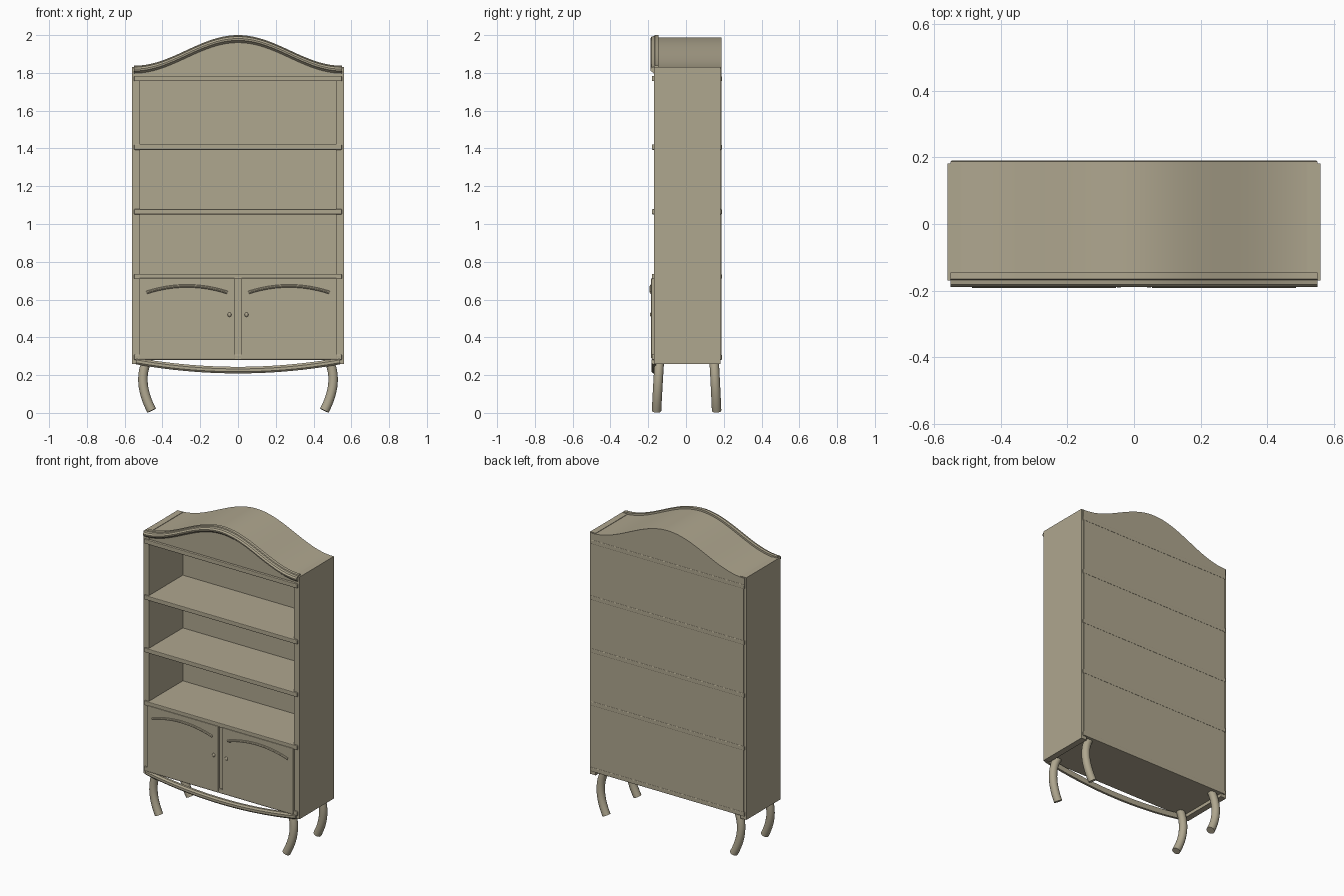
import bpy, bmesh, math
from mathutils import Vector

if "Cube" in bpy.data.objects:
    bpy.data.objects.remove(bpy.data.objects["Cube"], do_unlink=True)

# One painted wood colour for everything
COLOUR = (0.43, 0.385, 0.275, 1)
paint = bpy.data.materials.new("beige paint")
paint.use_nodes = True
paint.diffuse_color = COLOUR
bsdf = paint.node_tree.nodes["Principled BSDF"]
bsdf.inputs["Base Color"].default_value = COLOUR
bsdf.inputs["Roughness"].default_value = 0.7


def finish(name, bm, smooth=False):
    bmesh.ops.recalc_face_normals(bm, faces=bm.faces)
    mesh = bpy.data.meshes.new(name)
    bm.to_mesh(mesh)
    bm.free()
    mesh.materials.append(paint)
    ob = bpy.data.objects.new(name, mesh)
    bpy.context.collection.objects.link(ob)
    if smooth:
        bpy.ops.object.select_all(action="DESELECT")
        ob.select_set(True)
        bpy.context.view_layer.objects.active = ob
        bpy.ops.object.shade_smooth_by_angle(angle=math.radians(35))
    return ob


def box(name, x, y, z, bevel=0):
    bm = bmesh.new()
    bmesh.ops.create_cube(bm, size=1)
    for v in bm.verts:
        v.co = [(a + b) / 2 + c * (b - a) for (a, b), c in zip((x, y, z), v.co)]
    ob = finish(name, bm)
    if bevel:
        mod = ob.modifiers.new("soft edges", "BEVEL")
        mod.width, mod.segments = bevel, 2
    return ob


def loft(name, rings):
    """Skin a list of matching closed rings and cap both ends."""
    bm = bmesh.new()
    loops = [[bm.verts.new(p) for p in ring] for ring in rings]
    n = len(loops[0])
    for a, b in zip(loops, loops[1:]):
        for i in range(n):
            j = (i + 1) % n
            bm.faces.new((a[i], a[j], b[j], b[i]))
    bm.faces.new(loops[0])
    bm.faces.new(loops[-1])
    return finish(name, bm, smooth=True)


def tube(name, path, radius, sides=12):
    """Round bar along a path, with square-cut ends."""
    rings = []
    for i, p in enumerate(path):
        t = (path[min(i + 1, len(path) - 1)] - path[max(i - 1, 0)]).normalized()
        u = t.cross(Vector((0, 1, 0))).normalized()
        w = t.cross(u)
        angles = [2 * math.pi * k / sides for k in range(sides)]
        rings.append([p + radius * (math.cos(a) * u + math.sin(a) * w) for a in angles])
    return loft(name, rings)


def span(a, b, n):
    return [a + (b - a) * i / n for i in range(n + 1)]


def crest(x):
    return 1.838 + 0.081 * (1 + math.cos(math.pi * x / 0.55))


# Carcass: sides, back, shelves and the closed lower cupboard
for side, s in (("left", 1), ("right", -1)):
    box(side + "_side", sorted((0.52 * s, 0.56 * s)), (-0.17, 0.182), (0.26, 1.83))
box("back_panel", (-0.545, 0.545), (0.178, 0.188), (0.285, 1.80))
for i, z in enumerate((0.295, 0.722, 1.065, 1.407, 1.77)):
    box(f"shelf_{i + 1}", (-0.55, 0.55), (-0.18, 0.19), (z - 0.014, z + 0.014), 0.004)
box("cupboard_divider", (-0.02, 0.02), (-0.17, 0.178), (0.30, 0.72))

# Arched crown with a solid body
xs = span(-0.55, 0.55, 56)
loft("crown_body", [[(x, -0.165, 1.775), (x, 0.188, 1.775),
                     (x, 0.188, crest(x) - 0.012), (x, -0.165, crest(x) - 0.012)] for x in xs])

# Rounded moulding following the crown
section = [(-0.145, 0), (-0.165, 0), (-0.168, -0.005), (-0.182, -0.008), (-0.189, -0.018),
           (-0.187, -0.028), (-0.178, -0.034), (-0.172, -0.04), (-0.145, -0.04)]
loft("crown_moulding", [[(x, y, crest(x) + dz) for y, dz in section] for x in xs])

# Doors with an arched bead and a knob each
for side, s in (("left", 1), ("right", -1)):
    box(side + "_door", sorted((0.015 * s, 0.525 * s)), (-0.184, -0.165), (0.288, 0.713), 0.003)
    arch = [Vector((s * 0.27 + t * 0.215, -0.184, 0.637 + 0.035 * (1 - t * t)))
            for t in span(-1, 1, 24)]
    tube(side + "_door_bead", arch, 0.008, 8)
    bm = bmesh.new()
    bmesh.ops.create_uvsphere(bm, u_segments=16, v_segments=10, radius=0.01)
    for v in bm.verts:
        v.co = (v.co.x + 0.045 * s, v.co.y * 0.7 - 0.184, v.co.z * 1.2 + 0.52)
    finish(side + "_door_knob", bm, smooth=True)

# Curved apron below the cupboard
loft("apron", [[(x, y, 0.227 + 0.048 * (x / 0.54) ** 2 + dz)
                for y, dz in ((-0.16, 0.017), (-0.175, 0.017), (-0.183, 0.006),
                              (-0.183, -0.009), (-0.175, -0.018), (-0.16, -0.018))]
               for x in span(-0.54, 0.54, 32)])

# Bowed legs
for side, s in (("left", 1), ("right", -1)):
    for end, y0, y1 in (("front", -0.14, -0.156), ("back", 0.148, 0.162)):
        a, b, c = (Vector((s * 0.475, y0, 0.29)), Vector((s * 0.54, (y0 + y1) / 2, 0.17)),
                   Vector((s * 0.457, y1, 0.012)))
        path = [a * (1 - t) ** 2 + b * 2 * t * (1 - t) + c * t * t for t in span(0, 1, 14)]
        tube(f"{end}_{side}_leg", path, 0.025, 16)
